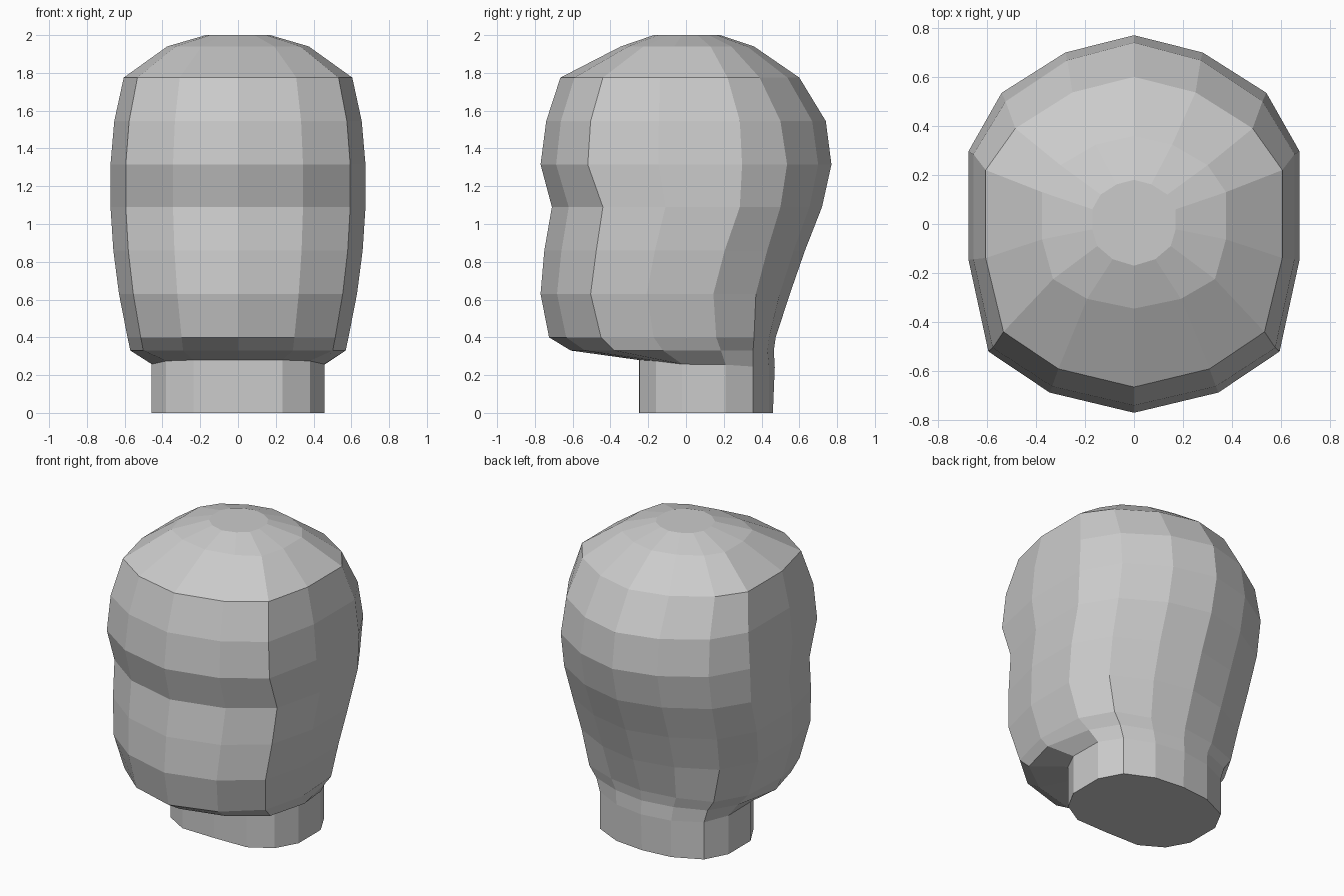
import bpy
import bmesh

# Head rings: z, half width, back narrowing, then y at front, cheek, side rear, back corner, back
RINGS = [
    (2.00, 0.17, 1.0, -0.17, -0.09, 0.06, 0.12, 0.18),
    (1.94, 0.375, 1.0, -0.345, -0.225, 0.13, 0.24, 0.36),
    (1.775, 0.605, 1.0, -0.665, -0.44, 0.22, 0.39, 0.60),
    (1.545, 0.655, 1.0, -0.74, -0.505, 0.285, 0.50, 0.74),
    (1.315, 0.675, 1.0, -0.77, -0.52, 0.297, 0.535, 0.77),
    (1.09, 0.675, 1.0, -0.71, -0.44, 0.285, 0.50, 0.72),
    (0.86, 0.66, 1.0, -0.75, -0.475, 0.205, 0.43, 0.63),
    (0.63, 0.63, 1.0, -0.77, -0.505, 0.145, 0.37, 0.55),
    (0.40, 0.585, 0.97, -0.725, -0.45, 0.16, 0.36, 0.475),
    (0.33, 0.57, 0.89, -0.61, -0.38, 0.185, 0.355, 0.465),
]
X_RATIO = (0, 0.51, 0.88, 1, 1, 0.8, 0.415, 0)

# Neck half outline, front to back: x, y, top z
NECK = [(0, -0.25, 0.28), (0.235, -0.245, 0.28), (0.38, -0.16, 0.275),
        (0.457, -0.02, 0.258), (0.457, 0.21, 0.255), (0.38, 0.355, 0.245),
        (0.20, 0.44, 0.24), (0, 0.47, 0.24)]


def head_half(z, w, narrow, front, cheek, rear, corner, back):
    ys = (front, front + 0.33 * (cheek - front), cheek,
          cheek + 0.457 * (rear - cheek), rear, corner,
          back - 0.3 * (back - corner), back)
    return [(w * r * (narrow if i > 3 else 1), y, z)
            for i, (r, y) in enumerate(zip(X_RATIO, ys))]


def mirrored(half):
    return half + [(-x, y, z) for x, y, z in reversed(half[1:-1])]


# Head and neck as one lofted skin
loops = [head_half(*r) for r in RINGS]
loops.append(NECK)
loops.append([(x, min(y, 0.46), 0) for x, y, z in NECK])

bm = bmesh.new()
rings = [[bm.verts.new(p) for p in mirrored(h)] for h in loops]
for upper, lower in zip(rings, rings[1:]):
    n = len(upper)
    for i in range(n):
        j = (i + 1) % n
        bm.faces.new((upper[i], lower[i], lower[j], upper[j]))
bm.faces.new(rings[0])
bm.faces.new(rings[-1][::-1])
bmesh.ops.recalc_face_normals(bm, faces=bm.faces[:])

mesh = bpy.data.meshes.new("head")
bm.to_mesh(mesh)
bm.free()
head = bpy.data.objects.new("head", mesh)
bpy.context.collection.objects.link(head)
